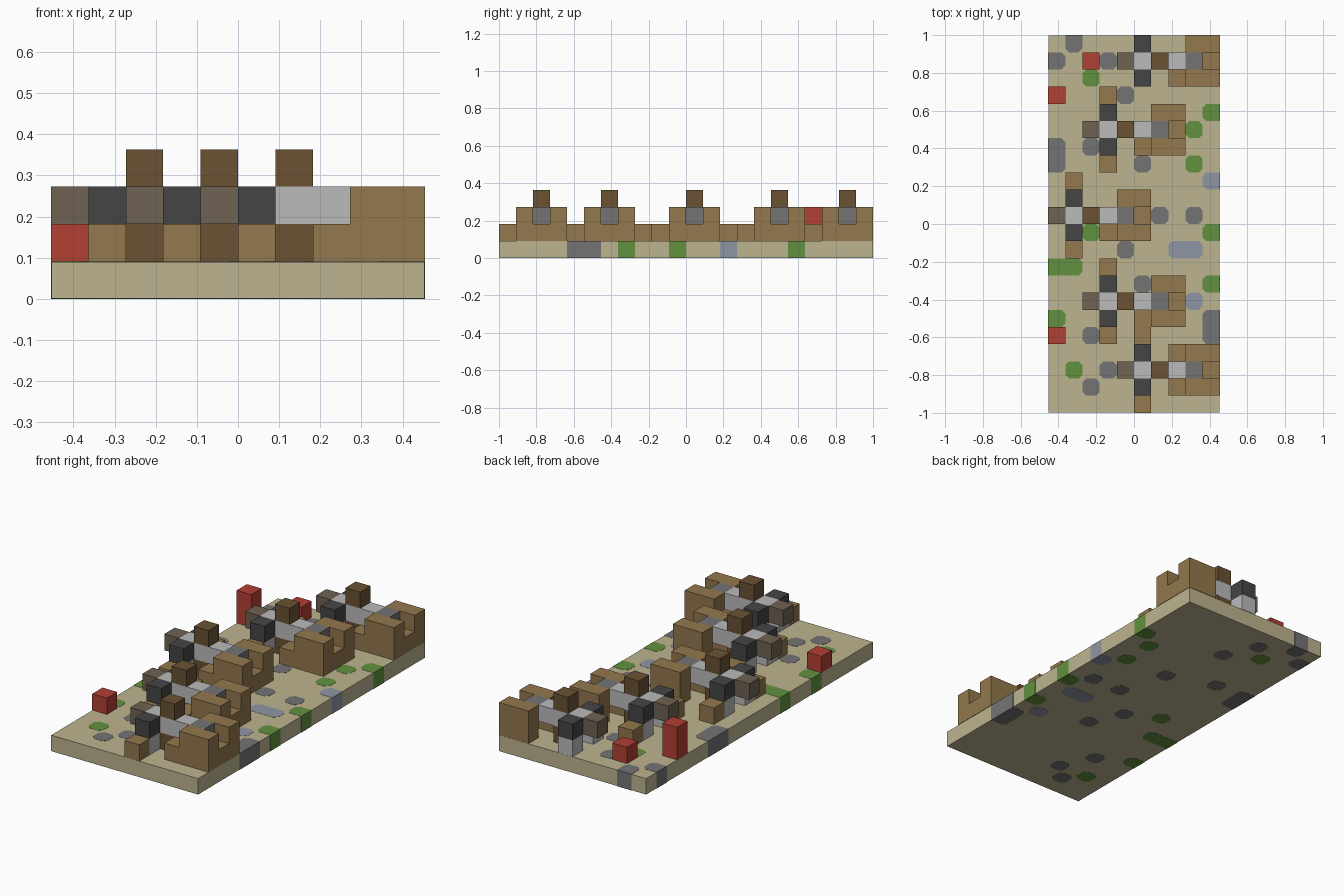
import bpy, bmesh
from mathutils import Vector

U = 1 / 11          # one block
COLS, ROWS = 10, 22

cube = bpy.data.objects.get("Cube")
if cube:
    bpy.data.objects.remove(cube, do_unlink=True)


def linear(v):
    v /= 255
    return v / 12.92 if v <= 0.04045 else ((v + 0.055) / 1.055) ** 2.4


def material(name, r, g, b):
    m = bpy.data.materials.new(name)
    m.use_nodes = True
    color = (linear(r), linear(g), linear(b), 1)
    m.diffuse_color = color
    bsdf = m.node_tree.nodes["Principled BSDF"]
    bsdf.inputs["Base Color"].default_value = color
    bsdf.inputs["Roughness"].default_value = 0.9
    return m


SAND = material("sand", 189, 180, 143)
EARTH = material("earth_brown", 147, 120, 78)
WOOD = material("dark_brown", 106, 82, 51)
TAUPE = material("taupe", 110, 98, 82)
DARK = material("charcoal", 69, 69, 69)
LIGHT = material("light_grey", 187, 187, 187)
STONE = material("stone_grey", 116, 116, 116)
GREEN = material("grass_green", 98, 145, 62)
RED = material("red", 178, 64, 52)
BLUE = material("blue_grey", 143, 150, 163)


def finish(name, bm, mat):
    mesh = bpy.data.meshes.new(name)
    bmesh.ops.recalc_face_normals(bm, faces=bm.faces)
    bm.to_mesh(mesh)
    bm.free()
    mesh.materials.append(mat)
    ob = bpy.data.objects.new(name, mesh)
    bpy.context.collection.objects.link(ob)


def place(col, row, level):
    """Grid position, rows counted from the back, to model space."""
    return Vector(((col - COLS / 2) * U, (ROWS / 2 - row) * U, level * U))


def block(name, mat, col, row, level, w=1, d=1, h=1, inset=0.0):
    bm = bmesh.new()
    bmesh.ops.create_cube(bm, size=1)
    size = Vector((w, d, h)) * U - Vector((inset, inset, inset)) * 2
    mid = place(col + w / 2, row + d / 2, level + h / 2)
    for v in bm.verts:
        v.co = mid + v.co * size
    finish(name, bm, mat)


def patch(name, mat, col, row, w=1, d=1):
    """Coloured ground cell with clipped corners, square at the slab edge."""
    c = 0.22
    pts = []
    corners = [(col, row, 1, 1), (col + w, row, -1, 1),
               (col + w, row + d, -1, -1), (col, row + d, 1, -1)]
    for n, (x, y, sx, sy) in enumerate(corners):
        if x in (0, COLS) or y in (0, ROWS):
            pts.append((x, y))
        else:
            pair = [(x, y + sy * c), (x + sx * c, y)]
            pts += pair if n % 2 == 0 else pair[::-1]
    bm = bmesh.new()
    face = bm.faces.new([bm.verts.new(place(x, y, 0)) for x, y in pts])
    top = bmesh.ops.extrude_face_region(bm, geom=[face])["geom"]
    verts = [g for g in top if isinstance(g, bmesh.types.BMVert)]
    bmesh.ops.translate(bm, verts=verts, vec=(0, 0, U))
    finish(name, bm, mat)


# Ground slab and its coloured patches
block("ground_slab", SAND, 0, 0, 0, COLS, ROWS, 1, inset=0.001)
PATCHES = {
    "stone": (STONE, [(1, 0), (0, 1), (3, 1), (4, 3), (2, 6), (0, 6, 1, 2),
                      (5, 7), (6, 10), (8, 10), (4, 12), (5, 14),
                      (9, 16, 1, 2), (2, 17), (3, 19), (2, 20)]),
    "grass": (GREEN, [(2, 2), (9, 4), (8, 5), (8, 7), (2, 11), (9, 11),
                      (0, 13, 2, 1), (9, 14), (0, 16), (1, 19)]),
    "puddle": (BLUE, [(9, 8), (7, 12, 2, 1), (8, 15)]),
}
for kind, (mat, cells) in PATCHES.items():
    for cell in cells:
        patch(kind + "_patch", mat, *cell)

# Red markers
block("red_marker", RED, 2, 1, 1)
block("tall_red_marker", RED, 0, 3, 1, h=2)
block("red_marker", RED, 0, 17, 1)


def gunner(col, row, low_sides, feet):
    """Crouched figure with a gun behind a U-shaped earth wall."""
    block("backpack", TAUPE, col - 1, row, 2)
    block("torso_and_gun", LIGHT, col, row, 2, w=3)
    block("gun_barrel", STONE, col + 3, row, 2)
    block("head", WOOD, col + 1, row, 3)
    block("gun_stand", WOOD, col + 1, row, 1)
    for side in (-1, 1):
        block("shoulder", DARK, col, row + side, 2)
        block("leg", LIGHT, col, row + side, 1)
        block("wall_side", EARTH, col + 3, row + side, 1, w=2, h=2)
        if side in low_sides:
            block("wall_step", EARTH, col + 2, row + side, 1)
        if side in feet:
            block("side_crate", EARTH, col, row + 2 * side, 1)
    block("wall_front", EARTH, col + 4, row, 1)


BOTH = (-1, 1)
gunner(5, 1, (1,), ())
gunner(3, 5, (1,), BOTH)
gunner(1, 10, (1,), BOTH)
gunner(3, 15, (1,), BOTH)
gunner(5, 19, BOTH, BOTH)
